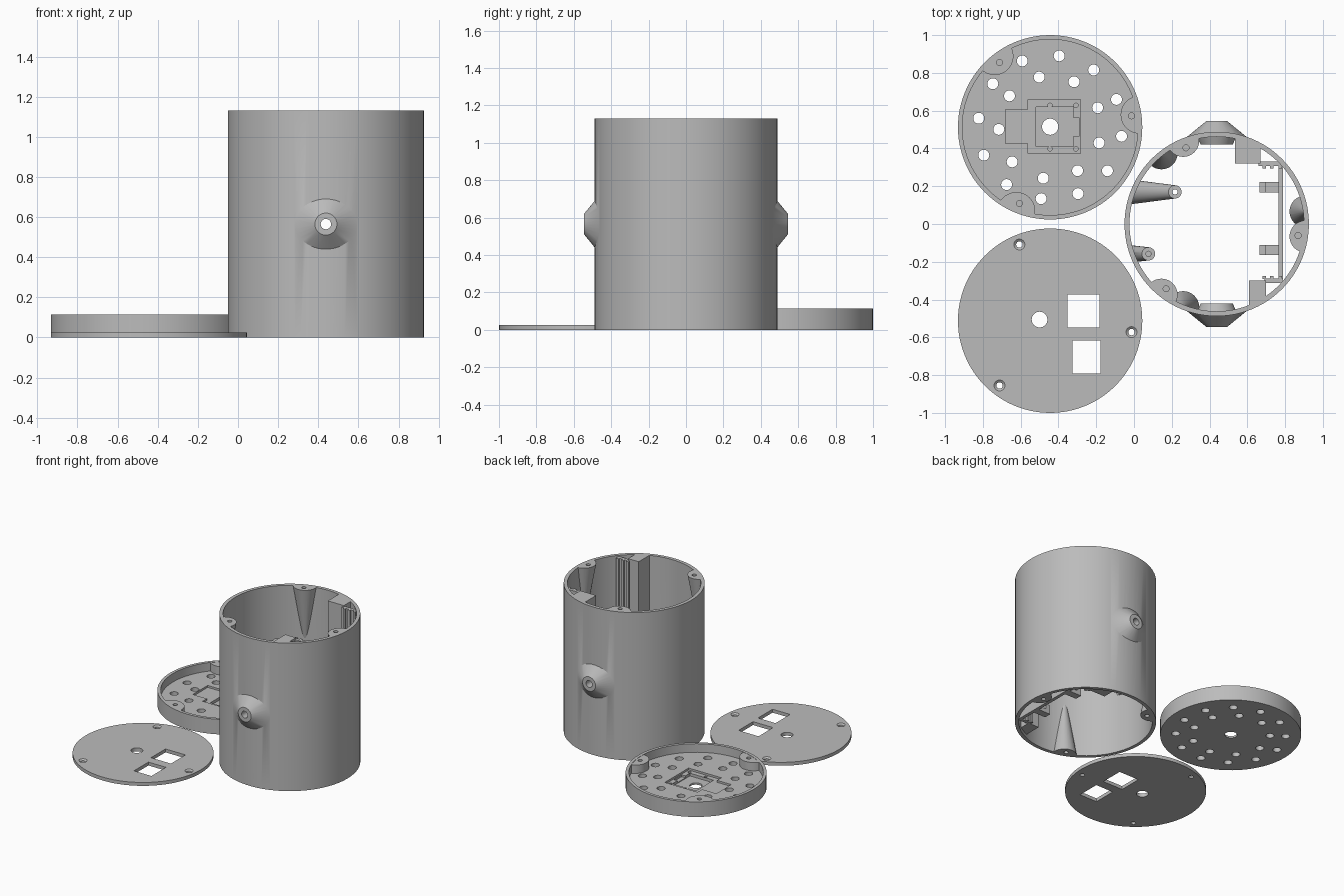
import bpy, bmesh
from math import cos, sin, pi, radians
from mathutils import Vector, Matrix

if "Cube" in bpy.data.objects:
    bpy.data.objects.remove(bpy.data.objects["Cube"], do_unlink=True)

grey = bpy.data.materials.new("plain grey")
grey.use_nodes = True
GREY = (0.5, 0.5, 0.5, 1)
grey.diffuse_color = GREY
grey.node_tree.nodes["Principled BSDF"].inputs["Base Color"].default_value = GREY


def loft(bm, p0, r0, p1, r1, axis="Z", n=32):
    """Solid between two parallel circles; a sheared cone if they are offset."""
    turn = Matrix.Rotation(-pi / 2, 3, "X") if axis == "Y" else Matrix.Identity(3)
    ring = [turn @ Vector((cos(2 * pi * i / n), sin(2 * pi * i / n), 0)) for i in range(n)]
    a = [bm.verts.new(Vector(p0) + d * r0) for d in ring]
    b = [bm.verts.new(Vector(p1) + d * r1) for d in ring]
    faces = [bm.faces.new(a[::-1]), bm.faces.new(b)]
    faces += [bm.faces.new((a[i - 1], a[i], b[i], b[i - 1])) for i in range(n)]
    bmesh.ops.recalc_face_normals(bm, faces=faces)


def cyl(bm, x, y, z0, z1, r, n=24):
    loft(bm, (x, y, z0), r, (x, y, z1), r, n=n)


def box(bm, x0, x1, y0, y1, z0, z1):
    m = Matrix.Translation(((x0 + x1) / 2, (y0 + y1) / 2, (z0 + z1) / 2))
    bmesh.ops.create_cube(bm, size=1, matrix=m @ Matrix.Diagonal((x1 - x0, y1 - y0, z1 - z0, 1)))


def make(name, build):
    bm = bmesh.new()
    build(bm)
    mesh = bpy.data.meshes.new(name)
    bm.to_mesh(mesh)
    bm.free()
    ob = bpy.data.objects.new(name, mesh)
    mesh.materials.append(grey)
    bpy.context.collection.objects.link(ob)
    return ob


def select(ob):
    bpy.ops.object.select_all(action="DESELECT")
    ob.select_set(True)
    bpy.context.view_layer.objects.active = ob


def carve(ob, op, build):
    """Apply one boolean with a temporary tool solid."""
    tool = make("tool", build)
    mod = ob.modifiers.new("cut", "BOOLEAN")
    mod.operation, mod.solver, mod.object = op, "EXACT", tool
    select(ob)
    bpy.ops.object.modifier_apply(modifier=mod.name)
    bpy.data.objects.remove(tool, do_unlink=True)


def finish(ob):
    select(ob)
    bpy.ops.object.shade_smooth_by_angle(angle=radians(30))


R, R_IN, H = 0.488, 0.462, 1.13
CX, DX, DY = 0.438, -0.444, 0.512
SCREW_R, HIGH, LOW = 0.435, (112, 232, 352), (8, 128, 248)


def polar(cx, cy, r, deg):
    return cx + r * cos(radians(deg)), cy + r * sin(radians(deg))


# Tube with two conical side nozzles
NZ = 0.565
tube = make("tube_shell", lambda bm: cyl(bm, CX, 0, 0, H, R, 96))
for s in (1, -1):
    carve(tube, "UNION", lambda bm: loft(bm, (CX, s * 0.40, NZ), 0.233, (CX, s * 0.545, NZ), 0.055, "Y", 40))
carve(tube, "DIFFERENCE", lambda bm: cyl(bm, CX, 0, -0.1, H + 0.1, R_IN, 96))
for s in (1, -1):
    carve(tube, "UNION", lambda bm: loft(bm, (CX, s * 0.42, NZ), 0.085, (CX, s * 0.475, NZ), 0.108, "Y", 40))
carve(tube, "DIFFERENCE", lambda bm: loft(bm, (CX, -1, NZ), 0.026, (CX, 1, NZ), 0.026, "Y", 24))
finish(tube)


def inside_tube(ob):
    carve(ob, "INTERSECT", lambda bm: cyl(bm, CX, 0, 0, H, 0.475, 96))


# Tapered screw bosses at both ends of the tube
for name, angles, z, d in (("upper", HIGH, H, -1), ("lower", LOW, 0, 1)):
    for i, a in enumerate(angles):
        def taper(bm):
            x, y = polar(CX, 0, 0.475, a)
            ex, ey = polar(CX, 0, 0.482, a)
            loft(bm, (x, y, z), 0.085, (x, y, z + d * 0.06), 0.085)
            bmesh.ops.delete(bm, geom=[f for f in bm.faces if len(f.verts) > 4], context="FACES_ONLY")
            bm.clear()
            loft(bm, (x, y, z), 0.085, (ex, ey, z + d * 0.4), 0.02)
        boss = make(f"{name}_screw_boss_{i + 1}", taper)
        inside_tube(boss)
        hx, hy = polar(CX, 0, SCREW_R, a)
        carve(boss, "DIFFERENCE", lambda bm: cyl(bm, hx, hy, z - 0.12, z + 0.12, 0.016, 16))
        finish(boss)

# Slanted mounting posts growing from the wall
for i, (x, y, wide) in enumerate(((0.217, 0.17, 0.068), (0.077, -0.158, 0.048))):
    post = make(f"mounting_post_{i + 1}",
                lambda bm: loft(bm, (x, y, 0.8), 0.035, (-0.04, y, 0.45), wide))
    inside_tube(post)
    carve(post, "DIFFERENCE", lambda bm: cyl(bm, x, y, 0.72, 0.9, 0.014, 16))
    finish(post)

# Board rails, lower crossbar and brackets
for name, s, x0, x1, y in (("back", 1, 0.535, 0.67, 0.32), ("front", -1, 0.61, 0.7, 0.3)):
    rail = make(f"{name}_rail_block", lambda bm: box(bm, x0, x1, *sorted((s * y, s * 0.5)), 0.03, H))
    inside_tube(rail)

    def strip(bm):
        box(bm, x1 - 0.01, 0.79, *sorted((s * (y - 0.012), s * (y + 0.012))), 0.03, H - 0.01)
        for tx in (0.68, 0.72, 0.765):
            box(bm, tx, tx + 0.018, *sorted((s * (y - 0.025), s * (y - 0.01))), 0.03, H - 0.01)
    inside_tube(make(f"{name}_rail_strip", strip))

make("crossbar", lambda bm: box(bm, 0.765, 0.79, -0.3, 0.32, 0.03, 0.1))
for name, y in (("back", 0.195), ("front", -0.138)):
    make(f"{name}_bracket", lambda bm: (box(bm, 0.665, 0.77, y - 0.027, y + 0.027, 0.03, 0.06),
                                        box(bm, 0.665, 0.70, y - 0.027, y + 0.027, 0.055, 0.1)))

# Vented lid: dish, ears, recesses and holes
FLOOR, LID_H = 0.05, 0.115
lid = make("vented_lid", lambda bm: cyl(bm, DX, DY, 0, LID_H, R, 96))
carve(lid, "DIFFERENCE", lambda bm: cyl(bm, DX, DY, FLOOR, 0.3, 0.465, 96))


def vents(bm):
    for count, r, start in ((12, 0.381, 82.8), (9, 0.272, 102.3)):
        for k in range(count):
            cyl(bm, *polar(DX, DY, r, start + k * 360 / count), -0.1, 0.3, 0.029)


carve(lid, "DIFFERENCE", vents)
for x0, x1, y0, y1, depth in ((-0.56, -0.283, 0.373, 0.66, 0.035),
                              (-0.68, -0.55, 0.425, 0.605, 0.035),
                              (-0.52, -0.32, 0.41, 0.62, 0.014),
                              (-0.33, -0.288, 0.465, 0.56, 0.02)):
    carve(lid, "DIFFERENCE", lambda bm: box(bm, x0, x1, y0, y1, depth, 0.3))
carve(lid, "DIFFERENCE", lambda bm: cyl(bm, DX, DY + 0.003, -0.1, 0.3, 0.043))
carve(lid, "DIFFERENCE", lambda bm: [cyl(bm, x, y, 0.012, 0.3, 0.012, 12)
                                     for x in (-0.445, -0.308) for y in (0.398, 0.628)])
finish(lid)
for i, a in enumerate(LOW):
    ear = make(f"lid_ear_{i + 1}", lambda bm: cyl(bm, *polar(DX, DY, 0.478, a), 0.02, LID_H - 0.002, 0.1, 40))
    carve(ear, "INTERSECT", lambda bm: cyl(bm, DX, DY, -0.1, 0.3, 0.475, 96))
    carve(ear, "DIFFERENCE", lambda bm: cyl(bm, *polar(DX, DY, SCREW_R, a), 0.05, 0.3, 0.016, 16))
    finish(ear)

# Flat cover with windows and countersunk screw holes
T = 0.026
cover = make("flat_cover", lambda bm: cyl(bm, DX, -DY, 0, T, R, 96))


def openings(bm):
    box(bm, -0.352, -0.183, -0.548, -0.373, -0.1, 0.1)
    box(bm, -0.325, -0.177, -0.792, -0.617, -0.1, 0.1)
    cyl(bm, -0.5, -0.506, -0.1, 0.1, 0.042, 16)
    for a in HIGH:
        cyl(bm, *polar(DX, -DY, SCREW_R, a), -0.1, 0.1, 0.017, 16)


carve(cover, "DIFFERENCE", openings)
for a in HIGH:
    x, y = polar(DX, -DY, SCREW_R, a)
    carve(cover, "DIFFERENCE", lambda bm: loft(bm, (x, y, T - 0.012), 0.014, (x, y, T + 0.004), 0.034))
finish(cover)
bpy.ops.object.select_all(action="DESELECT")
